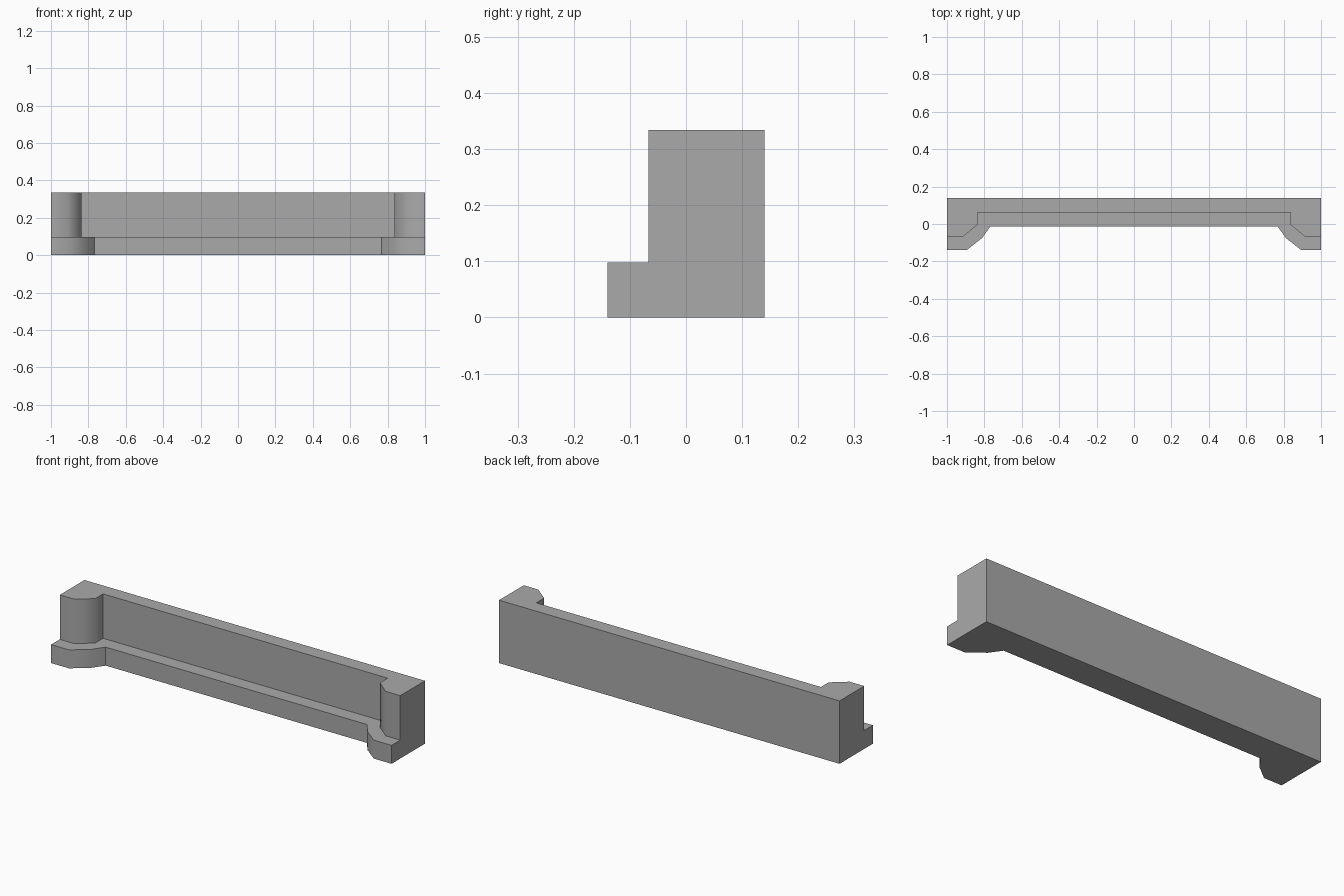
import bpy
import bmesh
import math

cube = bpy.data.objects.get("Cube")
if cube:
    bpy.data.objects.remove(cube, do_unlink=True)

# One plain grey for the whole model
grey = bpy.data.materials.new("plain grey")
grey.use_nodes = True
colour = (0.4, 0.4, 0.4, 1)
grey.diffuse_color = colour
grey.node_tree.nodes["Principled BSDF"].inputs["Base Color"].default_value = colour

BACK, STEP, TOP = 0.14, 0.098, 0.334

# Front outlines of the left half, from the end towards the middle
base_outline = [(1, -0.14), (0.895, -0.14), (0.812, -0.075), (0.768, -0.013)]
wall_outline = [(1, -0.067), (0.914, -0.067), (0.836, -0.003), (0.836, 0.062)]


def mirrored(half):
    """Full plan: back edge plus the front outline on both sides."""
    right = [(-x, y) for x, y in half]
    return [(1, BACK), (-1, BACK)] + right + half[::-1]


# Stepped solid: base prism, ledge and wall prism share one closed mesh
bm = bmesh.new()


def ring(half, z):
    return [bm.verts.new((x, y, z)) for x, y in mirrored(half)]


base_low, base_high = ring(base_outline, 0), ring(base_outline, STEP)
wall_low, wall_high = ring(wall_outline, STEP), ring(wall_outline, TOP)
count = len(base_low)
for low, high in ((base_low, base_high), (base_high, wall_low), (wall_low, wall_high)):
    for i in range(count):
        j = (i + 1) % count
        corners = (low[i], low[j], high[j], high[i])
        if len({tuple(v.co) for v in corners}) > 2:
            bm.faces.new(corners)
bm.faces.new(base_low[::-1])
bm.faces.new(wall_high)

# Join the coincident back corners and tidy the faces
bmesh.ops.remove_doubles(bm, verts=bm.verts, dist=0.0001)
bmesh.ops.dissolve_limit(bm, angle_limit=0.01, verts=bm.verts, edges=bm.edges)
bmesh.ops.recalc_face_normals(bm, faces=bm.faces)
mesh = bpy.data.meshes.new("stepped_wall")
bm.to_mesh(mesh)
bm.free()
mesh.materials.append(grey)

wall = bpy.data.objects.new("stepped_wall", mesh)
bpy.context.collection.objects.link(wall)

# Soft corners on the front recesses, crisp edges elsewhere
bpy.context.view_layer.objects.active = wall
wall.select_set(True)
bpy.ops.object.shade_smooth_by_angle(angle=math.radians(52))
